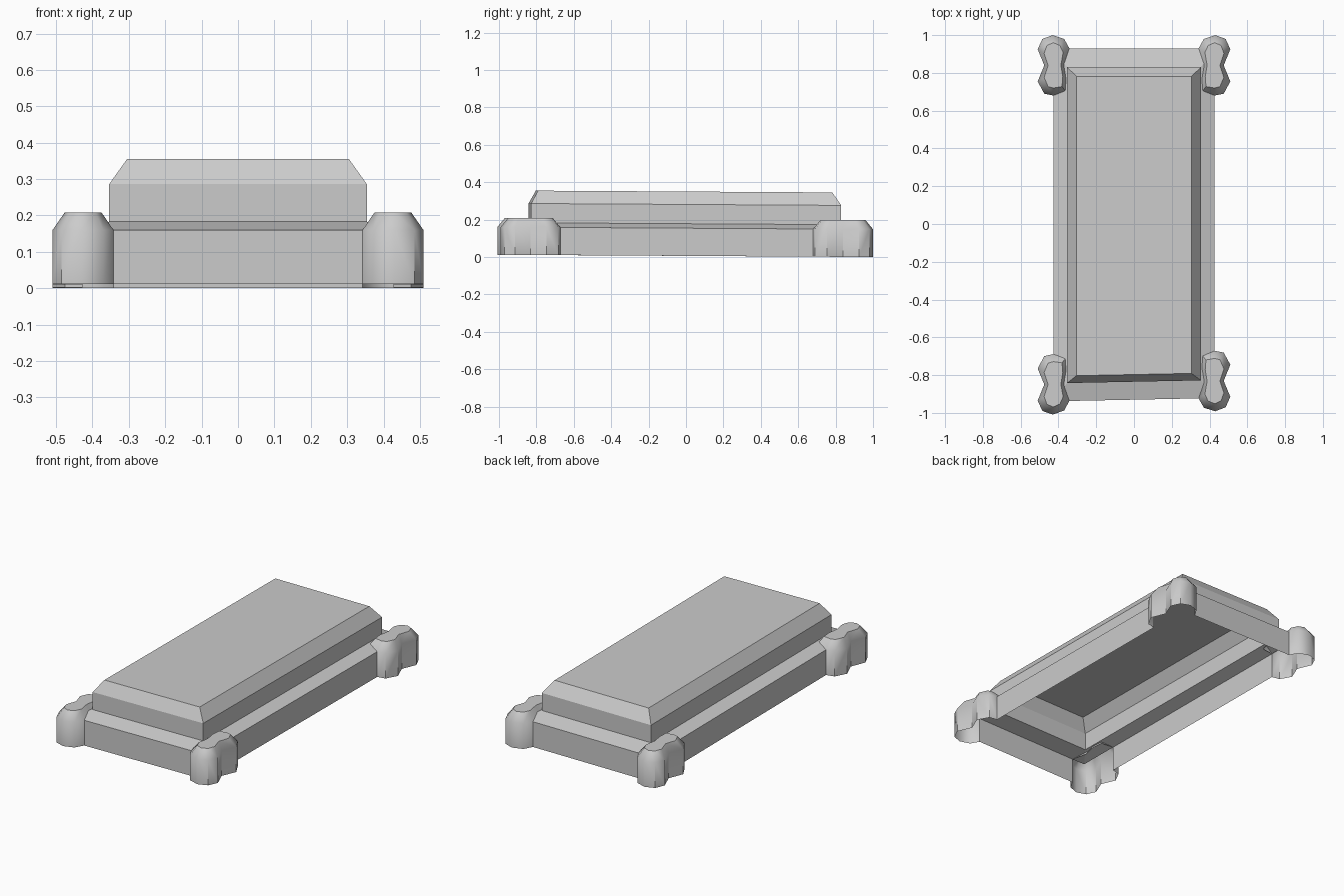
import bpy
import bmesh
import math

cube = bpy.data.objects.get("Cube")
if cube:
    bpy.data.objects.remove(cube, do_unlink=True)

grey = bpy.data.materials.new("plain_grey")
grey.use_nodes = True
grey.diffuse_color = (0.6, 0.6, 0.6, 1)
grey.node_tree.nodes["Principled BSDF"].inputs["Base Color"].default_value = (0.6, 0.6, 0.6, 1)

WALL_TOP, LEDGE_TOP, POST_TOP = 0.148, 0.172, 0.197


def settle(x, y, z):
    """The whole piece leans slightly and its front end is a touch skewed."""
    skew = 0.02 * x if y < 0 else 0
    return (x, y + skew, z + 0.006 * (1 - y))


def finish(name, bm, angle):
    mesh = bpy.data.meshes.new(name)
    bm.to_mesh(mesh)
    bm.free()
    mesh.materials.append(grey)
    obj = bpy.data.objects.new(name, mesh)
    bpy.context.collection.objects.link(obj)
    bpy.ops.object.select_all(action='DESELECT')
    obj.select_set(True)
    bpy.context.view_layer.objects.active = obj
    bpy.ops.object.shade_smooth_by_angle(angle=math.radians(angle))
    return obj


def ring(bm, points, z):
    return [bm.verts.new(settle(x, y, z)) for x, y in points]


def bridge(bm, low, high, closed=True):
    count = len(low)
    for i in range(count if closed else count - 1):
        j = (i + 1) % count
        bm.faces.new((low[i], low[j], high[j], high[i]))


def rectangle(hx, front, back):
    return [(-hx, front), (hx, front), (hx, back), (-hx, back)]


# Raised slab with bevelled top, and the sloping ledge around it, open below
bm = bmesh.new()
levels = [
    (0.427, -0.93, 0.93, WALL_TOP),
    (0.354, -0.835, 0.83, LEDGE_TOP),
    (0.354, -0.835, 0.83, 0.275),
    (0.305, -0.797, 0.782, 0.344),
]
rings = [ring(bm, rectangle(hx, f, b), z) for hx, f, b, z in levels]
for low, high in zip(rings, rings[1:]):
    bridge(bm, low, high)
bm.faces.new(rings[-1])
finish("raised_slab", bm, 20)

# Thin upright rails between the corner posts
rails = {
    "front_rail": [(-0.342, -0.93), (0.342, -0.93)],
    "left_rail": [(0.427, -0.68), (0.427, 0.68)],
    "back_rail": [(0.342, 0.93), (-0.342, 0.93)],
    "right_rail": [(-0.427, 0.68), (-0.427, -0.68)],
}
for name, ends in rails.items():
    bm = bmesh.new()
    bridge(bm, ring(bm, ends, 0), ring(bm, ends, WALL_TOP), closed=False)
    finish(name, bm, 20)

# Lobed corner posts: outer wall, sloping shoulder and flat top
OUTER = [(0.427, 0.68), (0.475, 0.69), (0.51, 0.755), (0.475, 0.84), (0.51, 0.925),
         (0.485, 0.98), (0.43, 1.0), (0.37, 0.98), (0.342, 0.93)]
INNER = [(0.362, 0.84), (0.345, 0.76), (0.352, 0.69)]


def corner_post(name, sx, sy):
    def place(points):
        return [(sx * x, sy * y) for x, y in points]

    bm = bmesh.new()
    outline = OUTER + INNER
    cap = [(0.425 + (x - 0.425) * 0.6, 0.84 + (y - 0.84) * 0.75) for x, y in outline]
    shoulder = ring(bm, place(outline), WALL_TOP)
    top = ring(bm, place(cap), POST_TOP)
    foot = ring(bm, place(OUTER), 0)
    bridge(bm, foot, shoulder[:len(OUTER)], closed=False)
    bridge(bm, shoulder, top)
    bm.faces.new(top)
    if sx * sy < 0:
        bmesh.ops.reverse_faces(bm, faces=bm.faces[:])
    finish(name, bm, 44)


for side, sx in (("left", 1), ("right", -1)):
    for end, sy in (("front", -1), ("back", 1)):
        corner_post(f"{end}_{side}_post", sx, sy)
